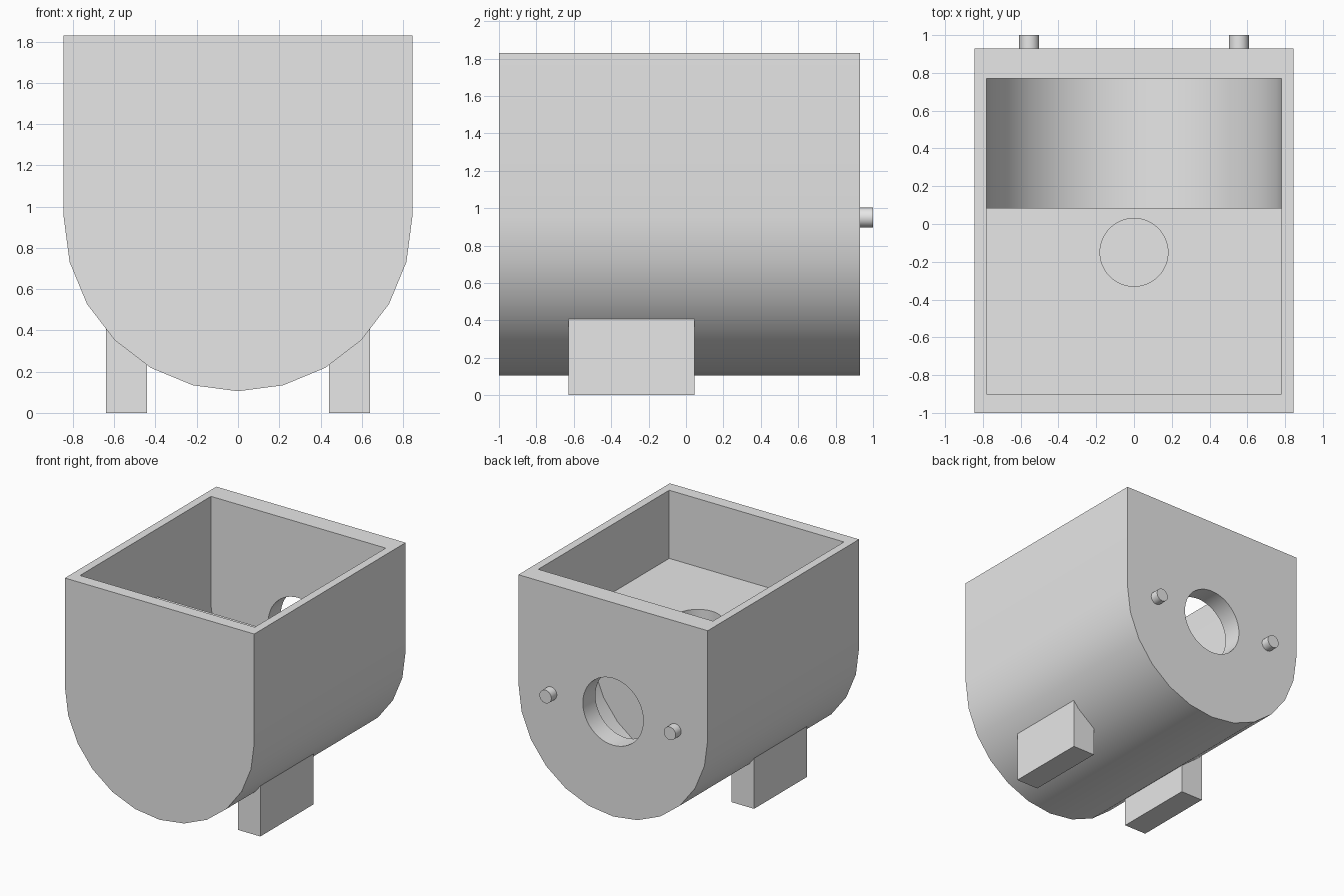
import bpy
import bmesh
from math import cos, sin, pi, radians
from mathutils import Matrix

cube = bpy.data.objects.get("Cube")
if cube:
    bpy.data.objects.remove(cube, do_unlink=True)

grey = bpy.data.materials.new("plain_grey")
grey.use_nodes = True
COLOUR = (0.8, 0.8, 0.8, 1.0)
grey.diffuse_color = COLOUR
grey.node_tree.nodes["Principled BSDF"].inputs["Base Color"].default_value = COLOUR

AXIS_Z = 0.95  # height of the round bottom's centre


def finish(name, bm):
    bmesh.ops.recalc_face_normals(bm, faces=bm.faces)
    mesh = bpy.data.meshes.new(name)
    bm.to_mesh(mesh)
    bm.free()
    mesh.materials.append(grey)
    obj = bpy.data.objects.new(name, mesh)
    bpy.context.collection.objects.link(obj)
    return obj


def trough(name, radius, top, y0, y1, steps=12):
    """Half-round bottom with straight sides, extruded along y."""
    bm = bmesh.new()
    outline = [(radius, top)]
    for i in range(steps + 1):
        a = pi * i / steps
        outline.append((radius * cos(a), AXIS_Z - radius * sin(a)))
    outline.append((-radius, top))
    face = bm.faces.new([bm.verts.new((x, y0, z)) for x, z in outline])
    ext = bmesh.ops.extrude_face_region(bm, geom=[face])
    moved = [v for v in ext["geom"] if isinstance(v, bmesh.types.BMVert)]
    bmesh.ops.translate(bm, verts=moved, vec=(0, y1 - y0, 0))
    return finish(name, bm)


def cylinder(name, radius, depth, centre, along_y=True, sides=48):
    bm = bmesh.new()
    turn = Matrix.Rotation(radians(90), 4, "X") if along_y else Matrix()
    bmesh.ops.create_cone(bm, cap_ends=True, segments=sides, radius1=radius,
                          radius2=radius, depth=depth,
                          matrix=Matrix.Translation(centre) @ turn)
    return finish(name, bm)


def box(name, size, centre):
    bm = bmesh.new()
    bmesh.ops.create_cube(bm, size=1, matrix=Matrix.Translation(centre)
                          @ Matrix.Diagonal((*size, 1)))
    return finish(name, bm)


def activate(obj):
    bpy.ops.object.select_all(action="DESELECT")
    obj.select_set(True)
    bpy.context.view_layer.objects.active = obj


def cut(obj, cutter):
    mod = obj.modifiers.new("cut", "BOOLEAN")
    mod.operation = "DIFFERENCE"
    mod.solver = "EXACT"
    mod.object = cutter
    activate(obj)
    bpy.ops.object.modifier_apply(modifier=mod.name)
    bpy.data.objects.remove(cutter, do_unlink=True)


# Housing: open trough with a round opening in the back wall
housing = trough("housing", 0.845, 1.83, -1.0, 0.93)
cut(housing, trough("cavity_cutter", 0.78, 2.2, -0.9, 0.77))
cut(housing, cylinder("opening_cutter", 0.27, 0.5, (0, 0.85, AXIS_Z)))

# Raised shelf filling the front of the cavity, with a round pocket
shelf = trough("shelf_block", 0.8, 1.28, -0.95, 0.085)
cut(shelf, cylinder("pocket_cutter", 0.18, 0.6, (0, -0.15, 1.28), along_y=False))

parts = [housing, shelf]

# Mirrored feet and back pegs
for side, s in (("left", 1), ("right", -1)):
    parts.append(box(side + "_foot", (0.2, 0.675, 0.45), (s * 0.54, -0.292, 0.225)))
    parts.append(cylinder(side + "_peg", 0.053, 0.12, (s * 0.555, 0.94, AXIS_Z),
                          sides=32))

for part in parts:
    activate(part)
    bpy.ops.object.shade_smooth_by_angle(angle=radians(30))
